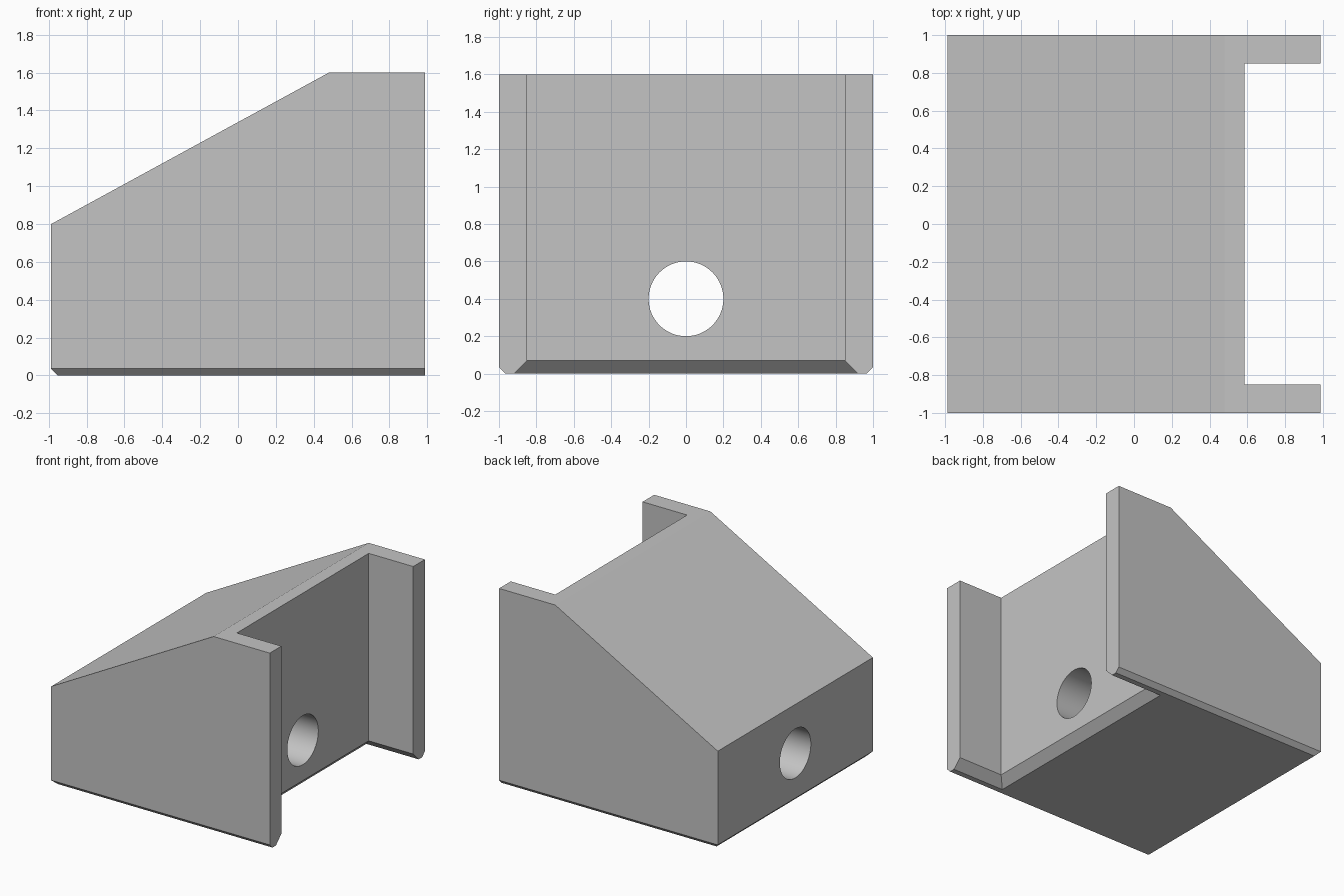
import bpy, bmesh, math

if "Cube" in bpy.data.objects:
    bpy.data.objects.remove(bpy.data.objects["Cube"])

HX = 0.987          # half length in x
WALL = 0.585        # x of the recessed wall
INNER = 0.85        # y of the side wing inner faces

grey = bpy.data.materials.new("light grey")
grey.diffuse_color = (0.55, 0.55, 0.55, 1)
grey.use_nodes = True
grey.node_tree.nodes["Principled BSDF"].inputs["Base Color"].default_value = grey.diffuse_color


def make_object(name, bm):
    bmesh.ops.recalc_face_normals(bm, faces=bm.faces)
    mesh = bpy.data.meshes.new(name)
    bm.to_mesh(mesh)
    bm.free()
    mesh.materials.append(grey)
    ob = bpy.data.objects.new(name, mesh)
    bpy.context.collection.objects.link(ob)
    return ob


def loft(bm, rings):
    """Join closed rings of points with side faces and two caps."""
    vs = [[bm.verts.new(p) for p in ring] for ring in rings]
    n = len(vs[0])
    for a, b in zip(vs, vs[1:]):
        for i in range(n):
            j = (i + 1) % n
            bm.faces.new((a[i], a[j], b[j], b[i]))
    bm.faces.new(vs[0])
    bm.faces.new(vs[-1])


# Body: sloped side profile extruded across y
profile = [(-HX, 0), (HX, 0), (HX, 1.6), (0.48, 1.6), (-HX, 0.8)]
bm = bmesh.new()
loft(bm, [[(x, y, z) for x, z in profile] for y in (-1, 1)])

# Small chamfer along the outer bottom edges, leaving the open end square
edges = [e for e in bm.edges
         if all(v.co.z < 0.001 for v in e.verts)
         and not all(v.co.x > 0.9 for v in e.verts)]
bmesh.ops.bevel(bm, geom=edges, offset=0.035, offset_type='OFFSET',
                segments=1, affect='EDGES')
body = make_object("wedge_body", bm)

# Slot cutter: straight opening, flared at the bottom for the inner chamfer
bm = bmesh.new()
rings = []
for z, f in ((-0.07, 0.14), (0.07, 0), (1.8, 0)):
    x, y = WALL - f, INNER + f
    rings.append([(x, -y, z), (1.3, -y, z), (1.3, y, z), (x, y, z)])
loft(bm, rings)
slot = make_object("slot_cutter", bm)

# Round hole cutter running along x
bm = bmesh.new()
N = 64
loft(bm, [[(x, 0.2 * math.cos(2 * math.pi * i / N),
            0.4 + 0.2 * math.sin(2 * math.pi * i / N)) for i in range(N)]
          for x in (-1.3, 1.3)])
hole = make_object("hole_cutter", bm)

for cutter in (slot, hole):
    cutter.hide_render = True
    cutter.hide_set(True)
    mod = body.modifiers.new(cutter.name, 'BOOLEAN')
    mod.operation = 'DIFFERENCE'
    mod.solver = 'EXACT'
    mod.object = cutter

# Apply the cuts, then smooth only the round hole
bpy.context.view_layer.objects.active = body
body.select_set(True)
for mod in list(body.modifiers):
    bpy.ops.object.modifier_apply(modifier=mod.name)
for cutter in (slot, hole):
    bpy.data.objects.remove(cutter)
bpy.ops.object.shade_smooth_by_angle(angle=math.radians(20))
